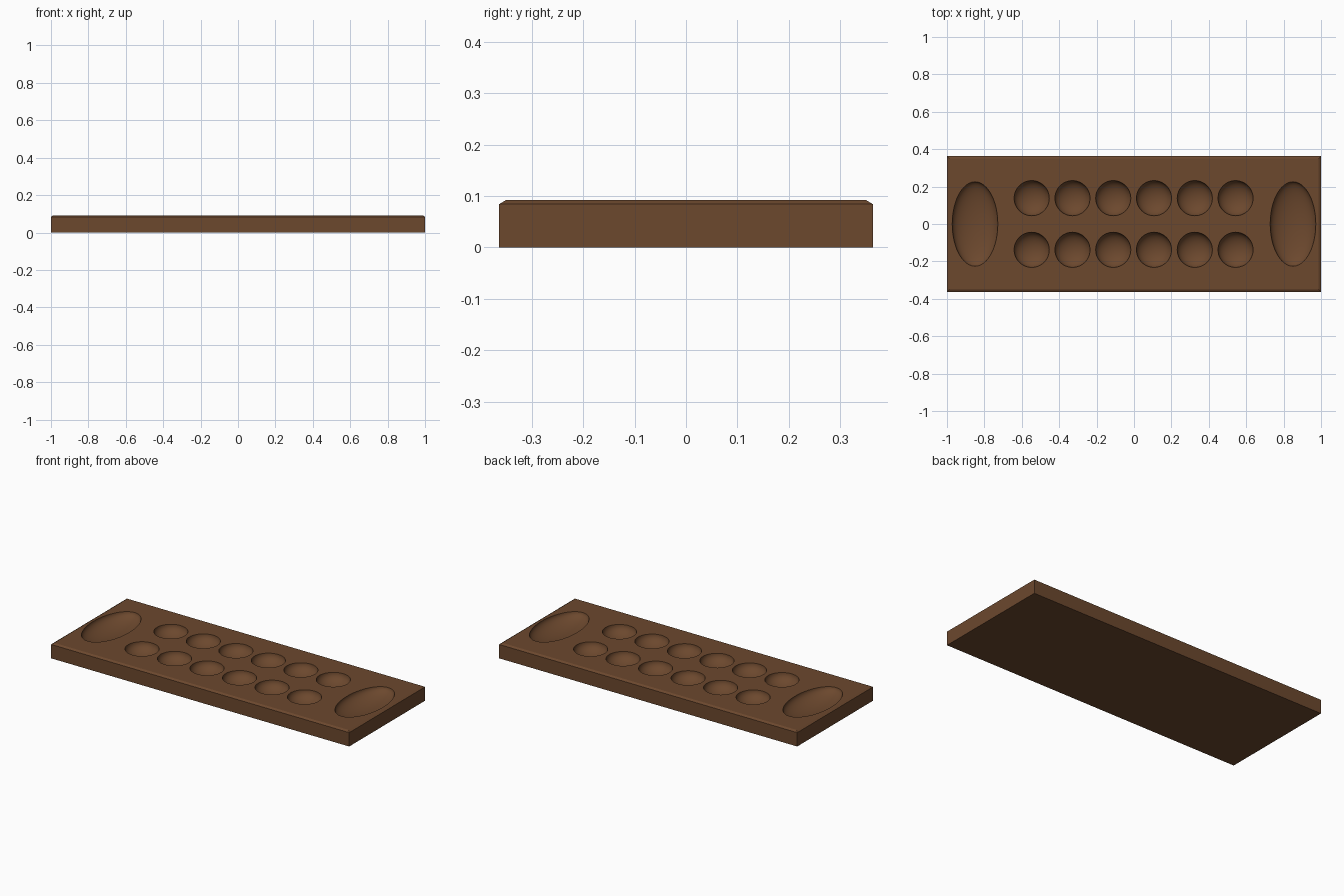
import bpy, bmesh
from mathutils import Matrix

if "Cube" in bpy.data.objects:
    bpy.data.objects.remove(bpy.data.objects["Cube"])

L, W, H = 1.0, 0.363, 0.092      # half length, half width, height
CHAMFER_IN, CHAMFER_H = 0.013, 0.008

wood = bpy.data.materials.new("brown_wood")
wood.diffuse_color = (0.15, 0.065, 0.027, 1)
wood.use_nodes = True
wood.node_tree.nodes["Principled BSDF"].inputs["Base Color"].default_value = wood.diffuse_color

# board slab with a small chamfer round the top
bm = bmesh.new()
rings = [(0, 0), (0, H - CHAMFER_H), (CHAMFER_IN, H)]
loops = [[bm.verts.new((sx * (L - i), sy * (W - i), z))
          for sx, sy in ((-1, -1), (1, -1), (1, 1), (-1, 1))] for i, z in rings]
bm.faces.new(loops[0][::-1])
bm.faces.new(loops[-1])
for a, b in zip(loops, loops[1:]):
    for k in range(4):
        n = (k + 1) % 4
        bm.faces.new((a[k], a[n], b[n], b[k]))
mesh = bpy.data.meshes.new("board")
bm.to_mesh(mesh)
bm.free()
mesh.materials.append(wood)
board = bpy.data.objects.new("board", mesh)
bpy.context.collection.objects.link(board)

# cutters: six small pits in two rows and a long store at each end
pits = [(-0.547 + 0.218 * i, y, 0.094, 0.094, 0.058) for i in range(6) for y in (-0.138, 0.138)]
pits += [(x, 0, 0.122, 0.226, 0.058) for x in (-0.85, 0.85)]
bm = bmesh.new()
for x, y, rx, ry, depth in pits:
    bmesh.ops.create_uvsphere(bm, u_segments=48, v_segments=24, radius=1,
        matrix=Matrix.Translation((x, y, H)) @ Matrix.Diagonal((rx, ry, depth, 1)))
cm = bpy.data.meshes.new("pit_cutters")
bm.to_mesh(cm)
bm.free()
cm.materials.append(wood)
cutter = bpy.data.objects.new("pit_cutters", cm)
bpy.context.collection.objects.link(cutter)

# carve the pits, then drop the cutter
mod = board.modifiers.new("pits", 'BOOLEAN')
mod.operation, mod.solver, mod.object = 'DIFFERENCE', 'EXACT', cutter
bpy.context.view_layer.objects.active = board
board.select_set(True)
bpy.ops.object.modifier_apply(modifier="pits")
bpy.data.objects.remove(cutter)
bpy.ops.object.shade_smooth_by_angle(angle=0.5)
